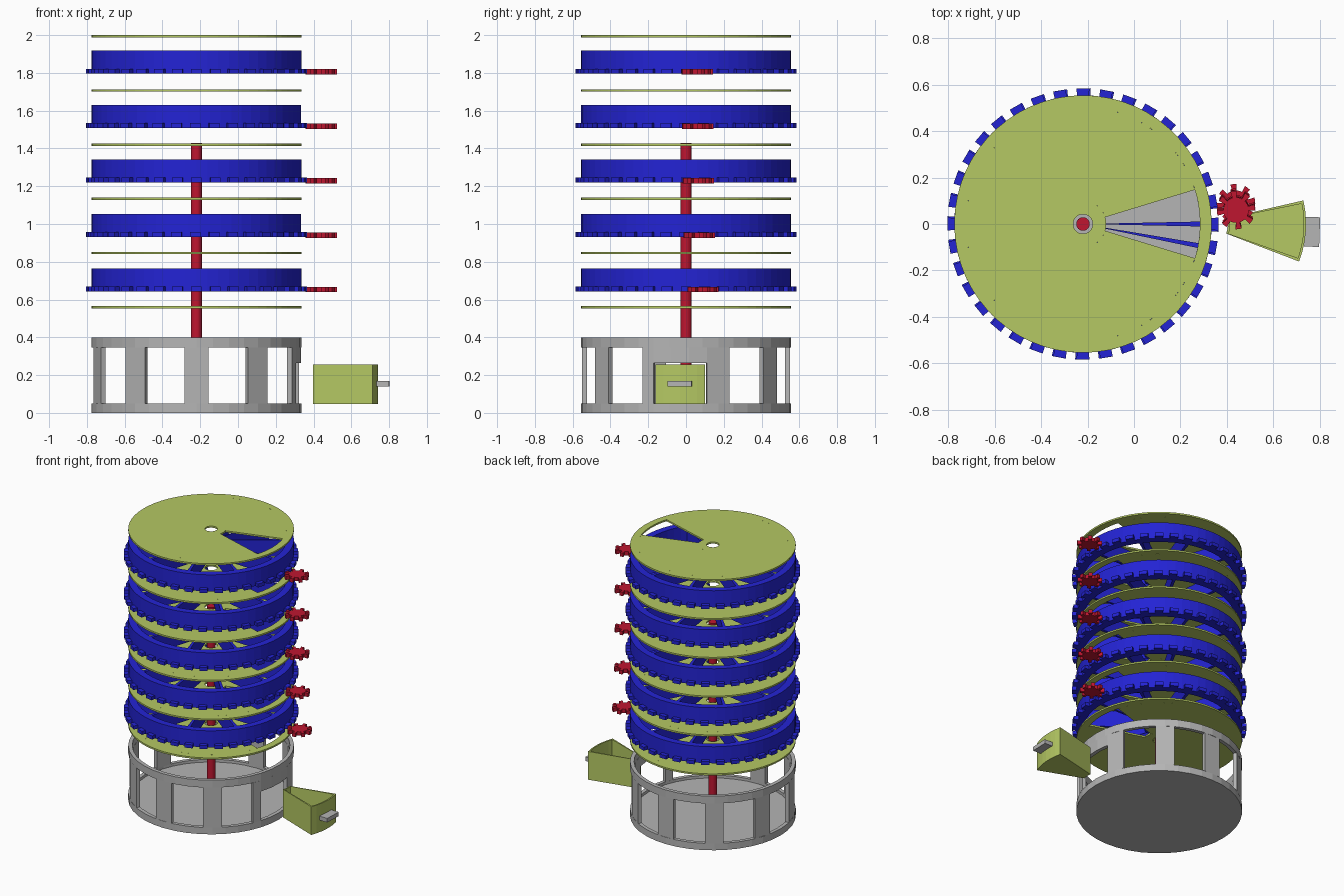
import bpy, bmesh, math
from mathutils import Matrix

if "Cube" in bpy.data.objects:
    bpy.data.objects.remove(bpy.data.objects["Cube"])

CX, R = -0.22, 0.555          # tower axis and radius
HUB, HOLE, IN = 0.10, 0.042, 0.505


def material(name, rgb):
    m = bpy.data.materials.new(name)
    m.diffuse_color = (*rgb, 1)
    m.use_nodes = True
    m.node_tree.nodes["Principled BSDF"].inputs["Base Color"].default_value = m.diffuse_color
    return m


LIME = material("lime", (0.46, 0.58, 0.125))
BLUE = material("blue", (0.017, 0.017, 0.66))
RED = material("red", (0.52, 0.008, 0.03))
GREY = material("grey", (0.46, 0.46, 0.46))


def sector(bm, r0, r1, a0, a1, z0, z1, step=6):
    """Solid ring segment between two radii, two angles (degrees) and two heights."""
    n = max(1, round((a1 - a0) / step))
    full = abs(a1 - a0 - 360) < 0.01
    cols = []
    for i in range(n if full else n + 1):
        a = math.radians(a0 + (a1 - a0) * i / n)
        c, s = math.cos(a), math.sin(a)
        cols.append([bm.verts.new((r * c, r * s, z))
                     for r, z in ((r0, z0), (r1, z0), (r1, z1), (r0, z1))])
    for i in range(n):
        p, q = cols[i], cols[(i + 1) % len(cols)]
        for k in range(4):
            j = (k + 1) % 4
            bm.faces.new((p[k], q[k], q[j], p[j]))
    if not full:
        bm.faces.new(cols[0])
        bm.faces.new(cols[-1][::-1])


def disc(bm, r, z0, z1, n):
    bmesh.ops.create_cone(bm, cap_ends=True, segments=n, radius1=r, radius2=r, depth=z1 - z0,
                          matrix=Matrix.Translation((0, 0, (z0 + z1) / 2)))


def finish(bm, name, mat, loc, rot=0):
    bmesh.ops.recalc_face_normals(bm, faces=bm.faces)
    me = bpy.data.meshes.new(name)
    bm.to_mesh(me)
    bm.free()
    me.materials.append(mat)
    ob = bpy.data.objects.new(name, me)
    ob.location = loc
    ob.rotation_euler.z = math.radians(rot)
    bpy.context.collection.objects.link(ob)
    return ob


# Base: floor, windowed wall with ten openings, the +x one being the drawer slot
bm = bmesh.new()
disc(bm, R - 0.01, 0, 0.03, 40)
WI = 0.528
sector(bm, WI, R, 0, 360, 0, 0.05, 9)
sector(bm, WI, R, 0, 360, 0.345, 0.4, 9)
for k in range(10):
    a0 = 11.5 + 36 * k
    a1 = 24.5 + 36 * k
    if k == 9:
        a1 = 342
    sector(bm, WI, R, a0, a1, 0.05, 0.345, 9)
sector(bm, WI, R, -18, 11.5, 0.265, 0.345, 9)
finish(bm, "base_housing", GREY, (CX, 0, 0))

# Central pole
bm = bmesh.new()
disc(bm, 0.029, 0.02, 1.43, 24)
finish(bm, "central_pole", RED, (CX, 0, 0))

# Separator plates with one wedge opening facing +x
for i in range(6):
    bm = bmesh.new()
    z0, z1 = -0.006, 0.006
    sector(bm, HOLE, HUB, 0, 360, z0, z1)
    sector(bm, HUB, IN, 17, 343, z0, z1)
    sector(bm, IN, R, 0, 360, z0, z1)
    finish(bm, "separator_plate", LIME, (CX, 0, 0.559 + 0.287 * i))

# Compartment drums with geared rim, and their pinions
for i in range(5):
    z = 0.643 + 0.2882 * i
    bm = bmesh.new()
    h = 0.122
    sector(bm, HOLE, HUB, 0, 360, 0, h)
    sector(bm, IN, R, 0, 360, 0, h)
    for k in range(10):
        sector(bm, HUB, IN, 36 * k - 1.2, 36 * k + 1.2, 0, h)
    for k in range(36):
        sector(bm, R - 0.005, 0.585, 10 * k - 2.7, 10 * k + 2.7, 0, 0.026)
    finish(bm, "compartment_drum", BLUE, (CX, 0, z), -10.6 if i % 2 else 0)

    bm = bmesh.new()
    disc(bm, 0.055, -0.004, 0.024, 24)
    for k in range(8):
        sector(bm, 0.045, 0.083, 45 * k - 9, 45 * k + 9, -0.004, 0.024, 9)
    finish(bm, "pinion_gear", RED, (0.44, (0.09, 0.07, 0.065, 0.063, 0.06)[i], z), 8)

# Wedge drawer, open on top, pulled out of the base
bm = bmesh.new()
a, r0, r1, t = 17, 0.115, 0.452, 0.01
sector(bm, r0, r1, -a, a, 0.048, 0.06)
sector(bm, r0, r0 + t, -a, a, 0.06, 0.256)
sector(bm, r1 - t, r1, -a, a, 0.06, 0.256)
for s in (-1, 1):
    lo, hi = sorted((s * a, s * (a - 1.6)))
    sector(bm, r0 + t, r1 - t, lo, hi, 0.06, 0.256)
finish(bm, "drawer", LIME, (0.29, 0, 0), -4)

# Drawer handle
bm = bmesh.new()
bmesh.ops.create_cube(bm, size=1, matrix=Matrix.Diagonal((0.065, 0.128, 0.03, 1)))
finish(bm, "drawer_handle", GREY, (0.768, -0.034, 0.154), -2)
